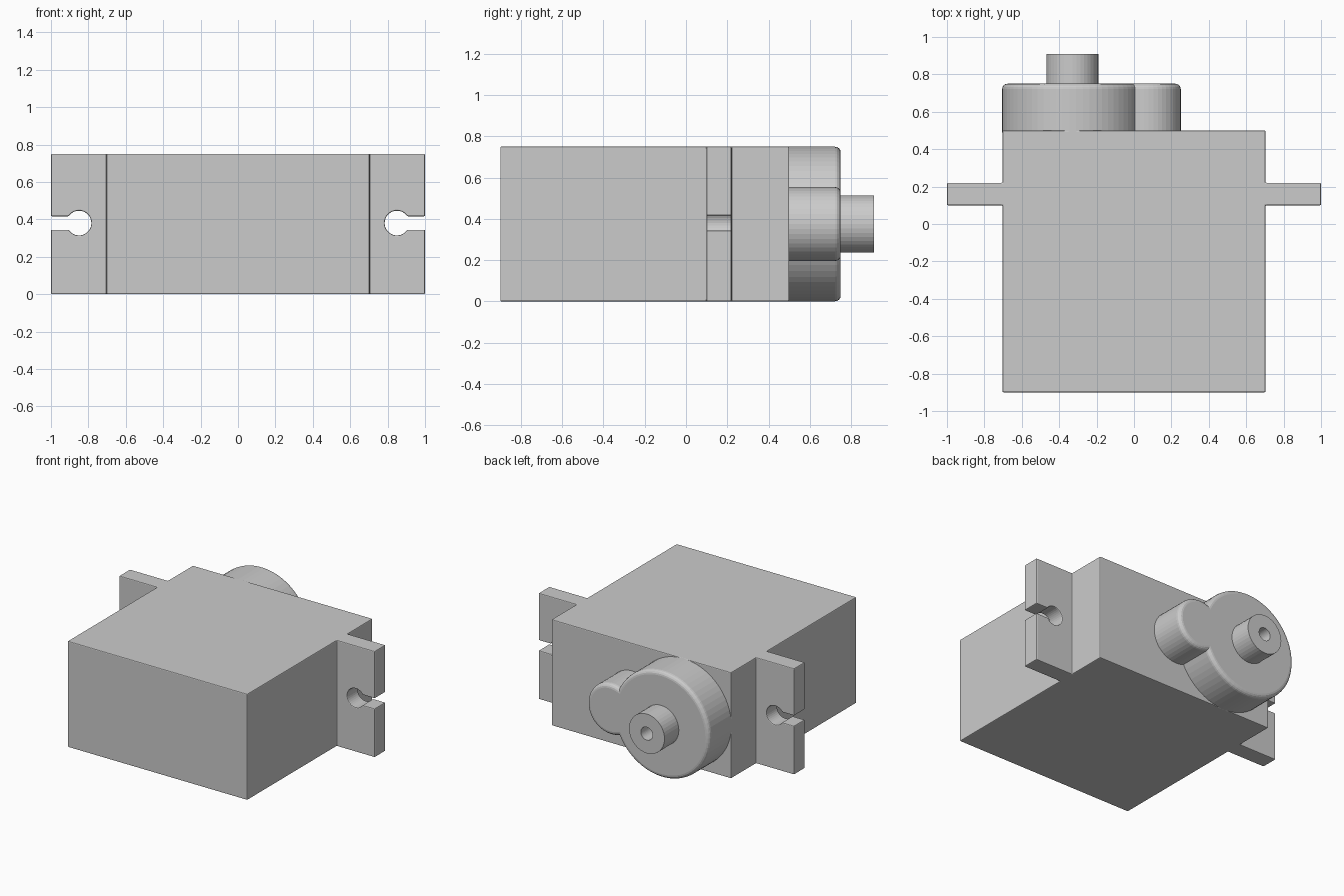
import bpy, bmesh
from math import sin, cos, asin, acos, pi
from mathutils import Vector

if "Cube" in bpy.data.objects:
    bpy.data.objects.remove(bpy.data.objects["Cube"])


def finish(name, bm):
    bmesh.ops.recalc_face_normals(bm, faces=bm.faces)
    mesh = bpy.data.meshes.new(name)
    bm.to_mesh(mesh)
    bm.free()
    obj = bpy.data.objects.new(name, mesh)
    bpy.context.collection.objects.link(obj)
    return obj


def prism(points, direction):
    """Extrude a closed 3D outline along a vector."""
    bm = bmesh.new()
    face = bm.faces.new([bm.verts.new(p) for p in points])
    new = bmesh.ops.extrude_face_region(bm, geom=[face], use_keep_orig=True)["geom"]
    verts = [v for v in new if isinstance(v, bmesh.types.BMVert)]
    bmesh.ops.translate(bm, verts=verts, vec=direction)
    return bm


def arc(cx, cz, r, start, end, n):
    angles = [start + (end - start) * i / n for i in range(n + 1)]
    return [(cx + r * cos(a), cz + r * sin(a)) for a in angles]


# Case with mounting ears: one plan outline, mirrored and extruded upward
half = [(0.703, -0.9), (0.703, 0.1), (1.0, 0.1), (1.0, 0.22), (0.703, 0.22), (0.703, 0.5)]
outline = half + [(-x, y) for x, y in reversed(half)]
case = finish("case_with_ears", prism([(x, y, 0) for x, y in outline], (0, 0, 0.75)))

# Keyhole screw slots cut through both ears
a = asin(0.036 / 0.066)
keyhole = arc(0.85, 0.38, 0.066, a, 2 * pi - a, 28) + [(1.1, 0.344), (1.1, 0.416)]
for side, label in ((1, "right"), (-1, "left")):
    cutter = finish(label + "_slot_cutter",
                    prism([(side * x, 0.0, z) for x, z in keyhole], (0, 0.3, 0)))
    cutter.hide_render = True
    cutter.hide_set(True)
    cut = case.modifiers.new(label + "_slot", 'BOOLEAN')
    cut.object = cutter
    cut.solver = 'EXACT'
bevel = case.modifiers.new("soft_edges", 'BEVEL')
bevel.width = 0.006
bevel.segments = 2
bevel.limit_method = 'ANGLE'

# Gear housing: large and small round lobes merged into one outline
R, r, gap, cx, cz = 0.375, 0.18, 0.4, -0.33, 0.375
reach = (gap ** 2 + R ** 2 - r ** 2) / (2 * gap)
A, B = acos(reach / R), acos((reach - gap) / r)
lobes = arc(cx, cz, R, A, 2 * pi - A, 56) + arc(cx + gap, cz, r, -B, B, 28)[1:-1]
bm = prism([(x, 0.49, z) for x, z in lobes], (0, 0.26, 0))
rim = [e for e in bm.edges if all(v.co.y > 0.7 for v in e.verts)]
bmesh.ops.recalc_face_normals(bm, faces=bm.faces)
bmesh.ops.bevel(bm, geom=rim, offset=0.03, offset_type='OFFSET', segments=4,
                profile=0.5, affect='EDGES', clamp_overlap=True)
finish("gear_housing", bm)

# Output shaft with a blind screw hole, lathed around the y direction
bm = bmesh.new()
section = [(0.139, 0.74), (0.139, 0.91), (0.046, 0.91), (0.046, 0.76), (0, 0.76)]
verts = [bm.verts.new((cx + rad, y, cz)) for rad, y in section]
edges = [bm.edges.new(pair) for pair in zip(verts, verts[1:])]
bmesh.ops.spin(bm, geom=verts + edges, cent=Vector((cx, 0, cz)), axis=(0, 1, 0),
               angle=2 * pi, steps=40)
bmesh.ops.remove_doubles(bm, verts=bm.verts, dist=0.0005)
finish("output_shaft", bm)
